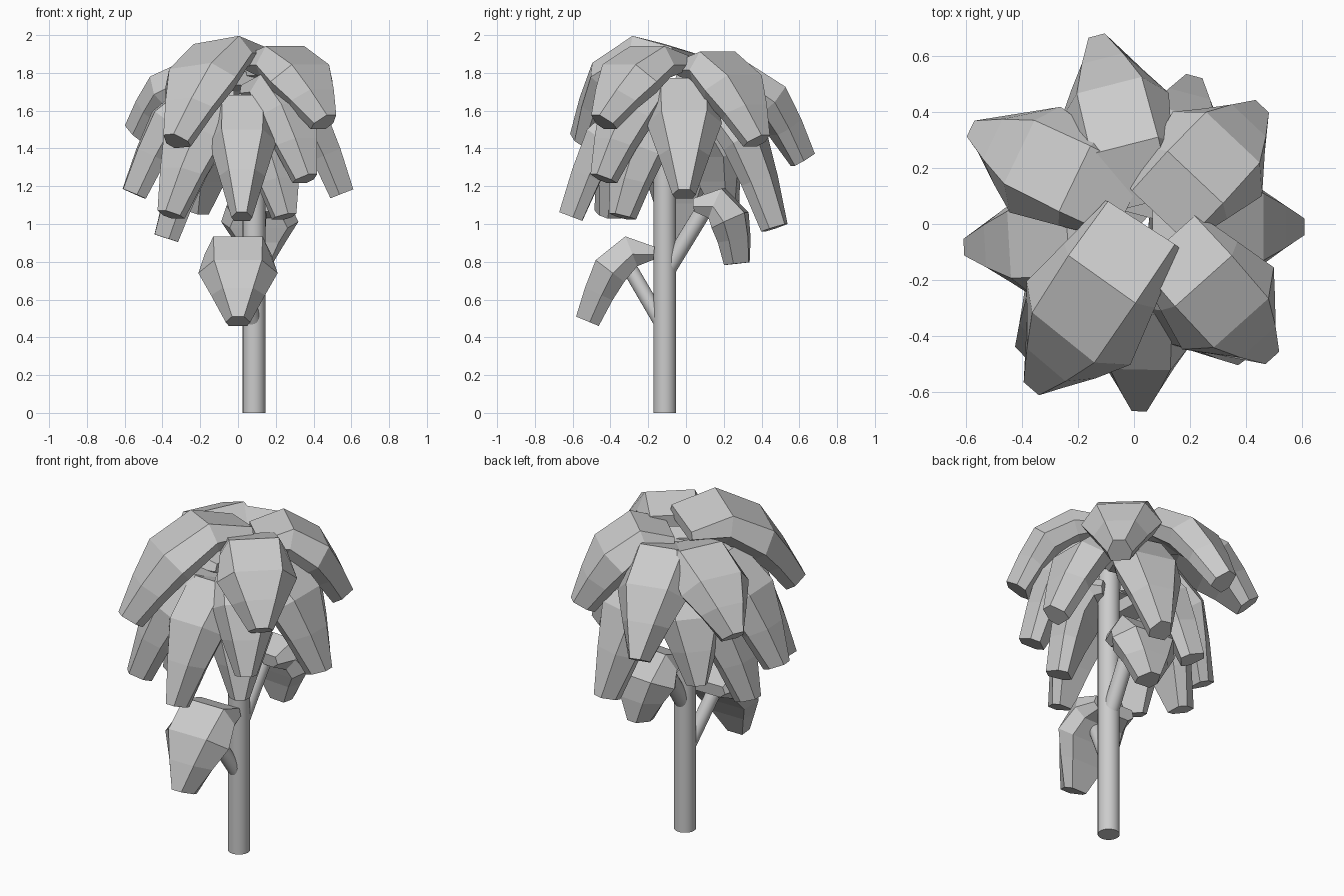
import bpy
from mathutils import Vector, Matrix

if "Cube" in bpy.data.objects:
    bpy.data.objects.remove(bpy.data.objects["Cube"])

# stations along a leaf: (run, drop, outer width, inner width, thickness, bulge weight)
STATIONS = [(0.0, 0.0, 0.60, 0.66, 0.07, 0.0),
            (0.34, -0.03, 0.62, 0.84, 0.17, 1.0),
            (0.66, 0.26, 0.60, 1.0, 0.19, 1.0),
            (0.83, 0.60, 0.38, 0.68, 0.16, 0.6),
            (1.0, 1.0, 0.15, 0.31, 0.13, 0.0)]


def add_mesh(name, verts, faces):
    mesh = bpy.data.meshes.new(name)
    mesh.from_pydata(verts, [], faces)
    mesh.update()
    obj = bpy.data.objects.new(name, mesh)
    bpy.context.collection.objects.link(obj)
    return obj


def leaf(name, base, tip, width, bulge=0.0, roll=0.0):
    """Thick drooping leaf swept from base to tip."""
    base, tip = Vector(base), Vector(tip)
    run = Vector((tip.x - base.x, tip.y - base.y, 0))
    drop = Vector((0, 0, tip.z - base.z))
    out = run.normalized()
    mids = [base + run * s[0] + drop * s[1] + out * bulge * s[5] for s in STATIONS]
    verts, faces = [], []
    n = len(mids)
    for i, (_, _, wo, wi, th, _) in enumerate(STATIONS):
        side = Vector((-out.y, out.x, 0))
        tan = (mids[min(i + 1, n - 1)] - mids[max(i - 1, 0)]).normalized()
        nor = side.cross(-tan)
        if nor.dot(out + Vector((0, 0, 1))) < 0:
            nor = -nor
        turn = Matrix.Rotation(roll, 3, tan)
        up, hw = turn @ nor * th / 2, turn @ side * width / 2
        verts += [mids[i] + up - hw * wo, mids[i] + up + hw * wo,
                  mids[i] - up * 0.2 + hw * wi, mids[i] - up + hw * wi * 0.75,
                  mids[i] - up - hw * wi * 0.75, mids[i] - up * 0.2 - hw * wi]
    for i in range(n - 1):
        for k in range(6):
            a, b = i * 6 + k, i * 6 + (k + 1) % 6
            faces.append((a, b, b + 6, a + 6))
    faces += [tuple(range(5, -1, -1)), tuple(range((n - 1) * 6, n * 6))]
    return add_mesh(name, verts, faces)


def rod(name, a, b, radius):
    """Round stem between two points."""
    a, b = Vector(a), Vector(b)
    d = b - a
    bpy.ops.mesh.primitive_cylinder_add(vertices=24, radius=radius, depth=d.length,
                                        location=(a + b) / 2,
                                        rotation=d.to_track_quat('Z', 'Y').to_euler())
    bpy.context.object.name = name
    bpy.ops.object.shade_smooth_by_angle()


# trunk and two side branches
rod("trunk", (0.085, -0.112, 0), (0.085, -0.112, 1.68), 0.06)
rod("front_branch", (0.085, -0.12, 0.46), (0.01, -0.33, 0.82), 0.04)
rod("back_branch", (0.085, -0.11, 0.74), (0.11, 0.11, 1.10), 0.045)

# top crown, lower crown, then the branch leaves
LEAVES = {
    "top": [((0.03, 0.0, 1.88), (-0.33, -0.55, 1.44), 0.48, 0.0, 0.15),
            ((0.12, -0.06, 1.85), (0.46, -0.44, 1.54), 0.44),
            ((0.09, 0.03, 1.82), (0.42, 0.38, 1.44), 0.44),
            ((0.02, 0.07, 1.77), (-0.12, 0.62, 1.34), 0.40),
            ((-0.02, 0.07, 1.78), (-0.54, 0.32, 1.48), 0.42)],
    "lower": [((-0.03, -0.05, 1.67), (-0.55, -0.08, 1.16), 0.40),
              ((0.07, -0.01, 1.68), (0.55, -0.01, 1.16), 0.40),
              ((0.03, -0.12, 1.59), (0.02, -0.61, 1.04), 0.36),
              ((0.08, 0.02, 1.60), (0.20, 0.47, 0.98), 0.40),
              ((-0.02, -0.10, 1.60), (-0.36, -0.42, 1.05), 0.42),
              ((0.11, -0.10, 1.70), (0.36, -0.44, 1.24), 0.38),
              ((0.09, -0.12, 1.50), (0.25, -0.34, 1.04), 0.36),
              ((0.02, -0.04, 1.45), (-0.38, -0.05, 0.925), 0.38),
              ((0.02, 0.0, 1.52), (-0.23, 0.22, 1.07), 0.38)],
    "branch": [((0.0, -0.17, 0.845), (0.0, -0.522, 0.485), 0.42),
               ((0.10, 0.05, 1.10), (0.12, 0.27, 0.79), 0.41, 0.04)],
}
for tier, items in LEAVES.items():
    for i, args in enumerate(items):
        leaf(f"{tier}_leaf_{i + 1}", *args)
